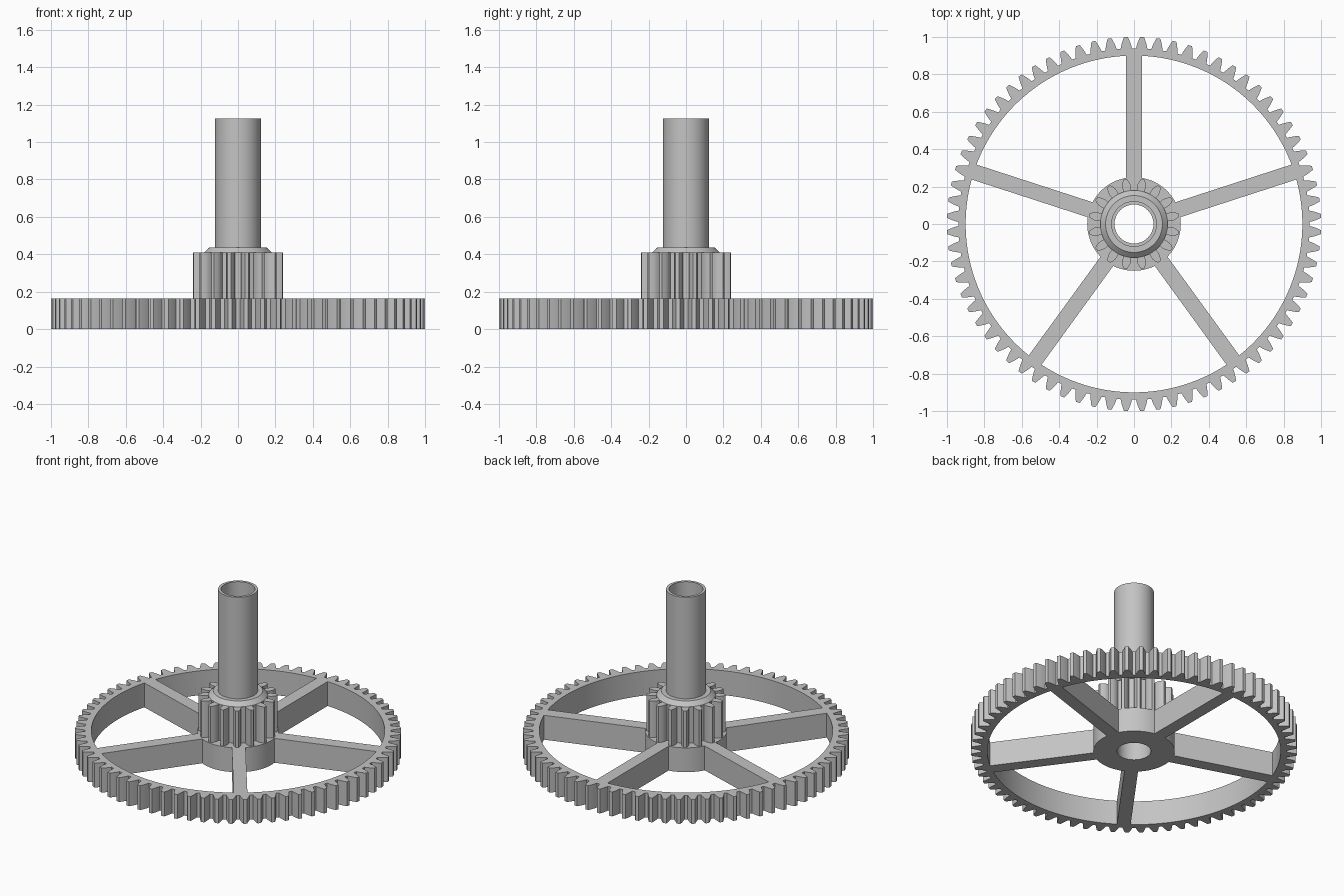
import bpy, bmesh, math

if "Cube" in bpy.data.objects:
    bpy.data.objects.remove(bpy.data.objects["Cube"])

GREY = (0.55, 0.55, 0.55, 1)
metal = bpy.data.materials.new("plain grey")
metal.use_nodes = True
metal.diffuse_color = GREY
metal.node_tree.nodes["Principled BSDF"].inputs["Base Color"].default_value = GREY

MODULE = 2 / 74          # shared tooth size of wheel and pinion
WHEEL_TOP = 0.165
PINION_TOP = 0.41
PRESSURE = math.radians(20)


def finish(name, bm):
    bmesh.ops.recalc_face_normals(bm, faces=bm.faces)
    mesh = bpy.data.meshes.new(name)
    bm.to_mesh(mesh)
    bm.free()
    obj = bpy.data.objects.new(name, mesh)
    bpy.context.collection.objects.link(obj)
    mesh.materials.append(metal)
    bpy.ops.object.select_all(action='DESELECT')
    obj.select_set(True)
    bpy.context.view_layer.objects.active = obj
    bpy.ops.object.shade_smooth_by_angle(angle=math.radians(25))
    return obj


def bridge(bm, rings):
    """Join a closed cycle of equal-length vertex rings with quads."""
    n = len(rings[0])
    for a, b in zip(rings, rings[1:] + rings[:1]):
        for i in range(n):
            j = (i + 1) % n
            bm.faces.new((a[i], a[j], b[j], b[i]))


def lathe(name, profile, steps=96):
    bm = bmesh.new()
    turns = [2 * math.pi * i / steps for i in range(steps)]
    bridge(bm, [[bm.verts.new((r * math.cos(t), r * math.sin(t), z)) for t in turns]
                for r, z in profile])
    return finish(name, bm)


def gear_outline(teeth):
    """Polar points of an involute gear with a tooth gap centred on angle zero."""
    pitch = MODULE * teeth / 2
    base = pitch * math.cos(PRESSURE)
    root, tip = pitch - 1.25 * MODULE, pitch + MODULE

    def half_angle(r):
        a = math.acos(min(1, base / r))
        return (math.pi / (2 * teeth) + math.tan(PRESSURE) - PRESSURE
                - math.tan(a) + a)

    start = max(root, base)
    flank = [(start + (tip - start) * k / 4) for k in range(5)]
    if root < base:
        flank.insert(0, root)
    points = []
    for i in range(teeth):
        centre = 2 * math.pi * (i + 0.5) / teeth
        points += [(r, centre - half_angle(r)) for r in flank]
        points += [(r, centre + half_angle(r)) for r in reversed(flank)]
    return points


def toothed_ring(name, teeth, inner, bottom, top):
    outline = gear_outline(teeth)
    bore = [(inner, t) for _, t in outline]
    bm = bmesh.new()
    bridge(bm, [[bm.verts.new((r * math.cos(t), r * math.sin(t), z)) for r, t in loop]
                for loop, z in ((bore, bottom), (outline, bottom),
                                (outline, top), (bore, top))])
    return finish(name, bm)


# Toothed rim and the small pinion above the hub
toothed_ring("wheel_rim", 72, 0.9, 0, WHEEL_TOP)
toothed_ring("pinion", 16, 0.14, WHEEL_TOP, PINION_TOP)

# Hub, bevelled collar and hollow tube turned as one piece
lathe("hub_and_tube", [
    (0.104, 0), (0.25, 0), (0.25, WHEEL_TOP), (0.14, WHEEL_TOP),
    (0.14, PINION_TOP), (0.18, PINION_TOP), (0.152, 0.437),
    (0.122, 0.437), (0.122, 1.125), (0.104, 1.125)])

# Five spokes between hub and rim
for k in range(5):
    length, middle = 0.66, 0.574
    bm = bmesh.new()
    bmesh.ops.create_cube(bm, size=1)
    for v in bm.verts:
        v.co.x = v.co.x * length + middle
        v.co.y *= 0.084
        v.co.z = (v.co.z + 0.5) * WHEEL_TOP
    spoke = finish(f"spoke_{k + 1}", bm)
    spoke.rotation_euler.z = math.pi / 2 + k * 2 * math.pi / 5
